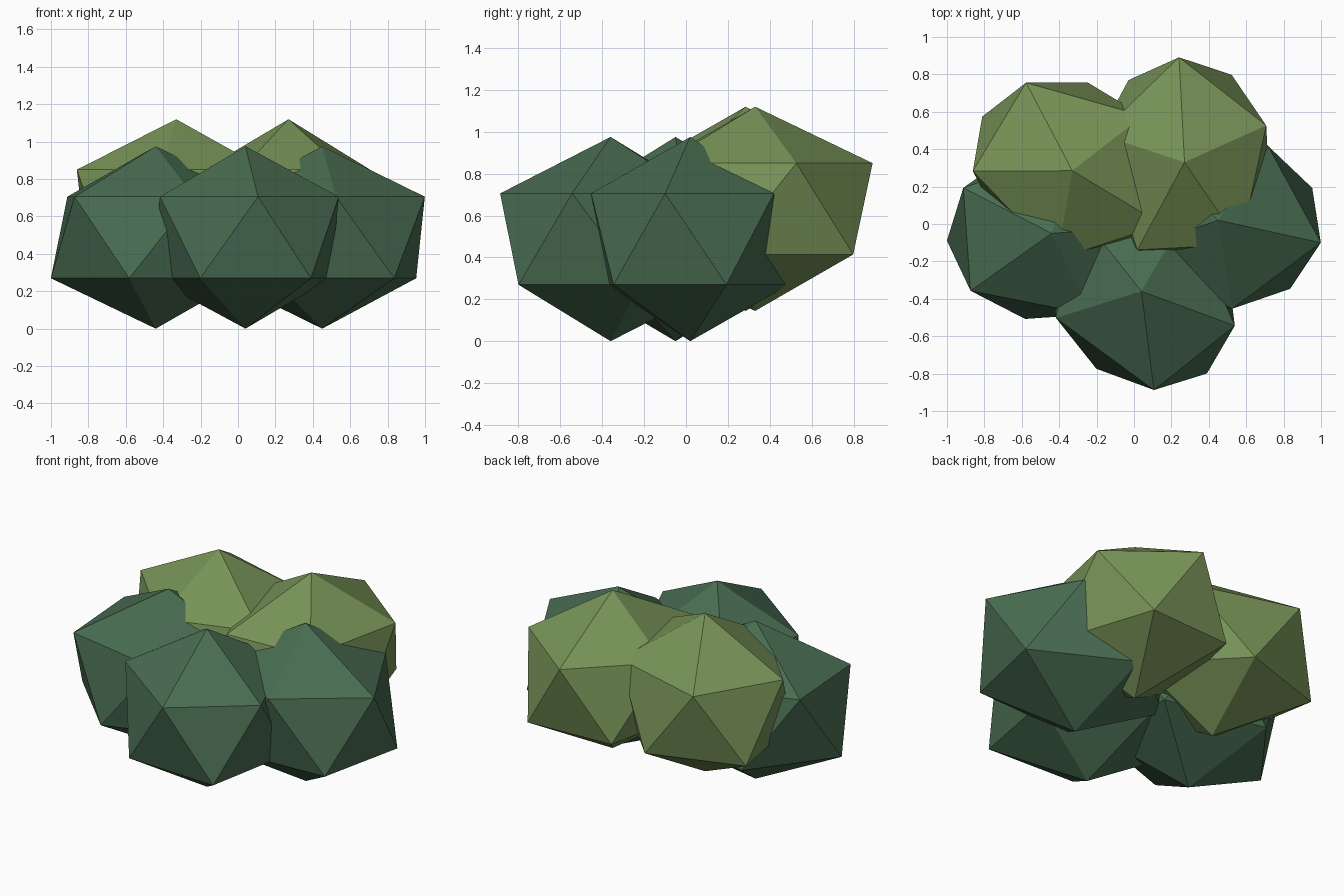
import bpy
from math import radians

cube = bpy.data.objects.get("Cube")
if cube:
    bpy.data.objects.remove(cube, do_unlink=True)


def make_material(name, color):
    mat = bpy.data.materials.new(name)
    mat.use_nodes = True
    mat.diffuse_color = color
    mat.node_tree.nodes["Principled BSDF"].inputs["Base Color"].default_value = color
    return mat


dark_green = make_material("dark green leaves", (0.066, 0.15, 0.082, 1))
light_green = make_material("light green leaves", (0.185, 0.29, 0.095, 1))

# Every leaf clump is the same squashed icosahedron
CLUMP_SCALE = (0.628, 0.525, 0.4875)


def leaf_clump(name, location, turn, mat):
    bpy.ops.mesh.primitive_ico_sphere_add(subdivisions=1, radius=1, location=location)
    clump = bpy.context.object
    clump.name = name
    clump.scale = CLUMP_SCALE
    clump.rotation_euler.z = radians(turn)
    clump.data.materials.append(mat)
    bpy.ops.object.shade_flat()


# Low dark clumps: name, x, y, turn
LOW = 0.4875
for name, x, y, turn in (
    ("front_leaf_clump", 0.04, -0.36, 128.5),
    ("right_leaf_clump", -0.44, -0.05, 4),
    ("left_leaf_clump", 0.45, 0.02, -12.3),
):
    leaf_clump(name, (x, y, LOW), turn, dark_green)

# Raised light clumps at the back
HIGH = 0.632
for name, x, y, turn in (
    ("back_right_leaf_clump", -0.33, 0.285, -31),
    ("back_left_leaf_clump", 0.27, 0.33, 93),
):
    leaf_clump(name, (x, y, HIGH), turn, light_green)
